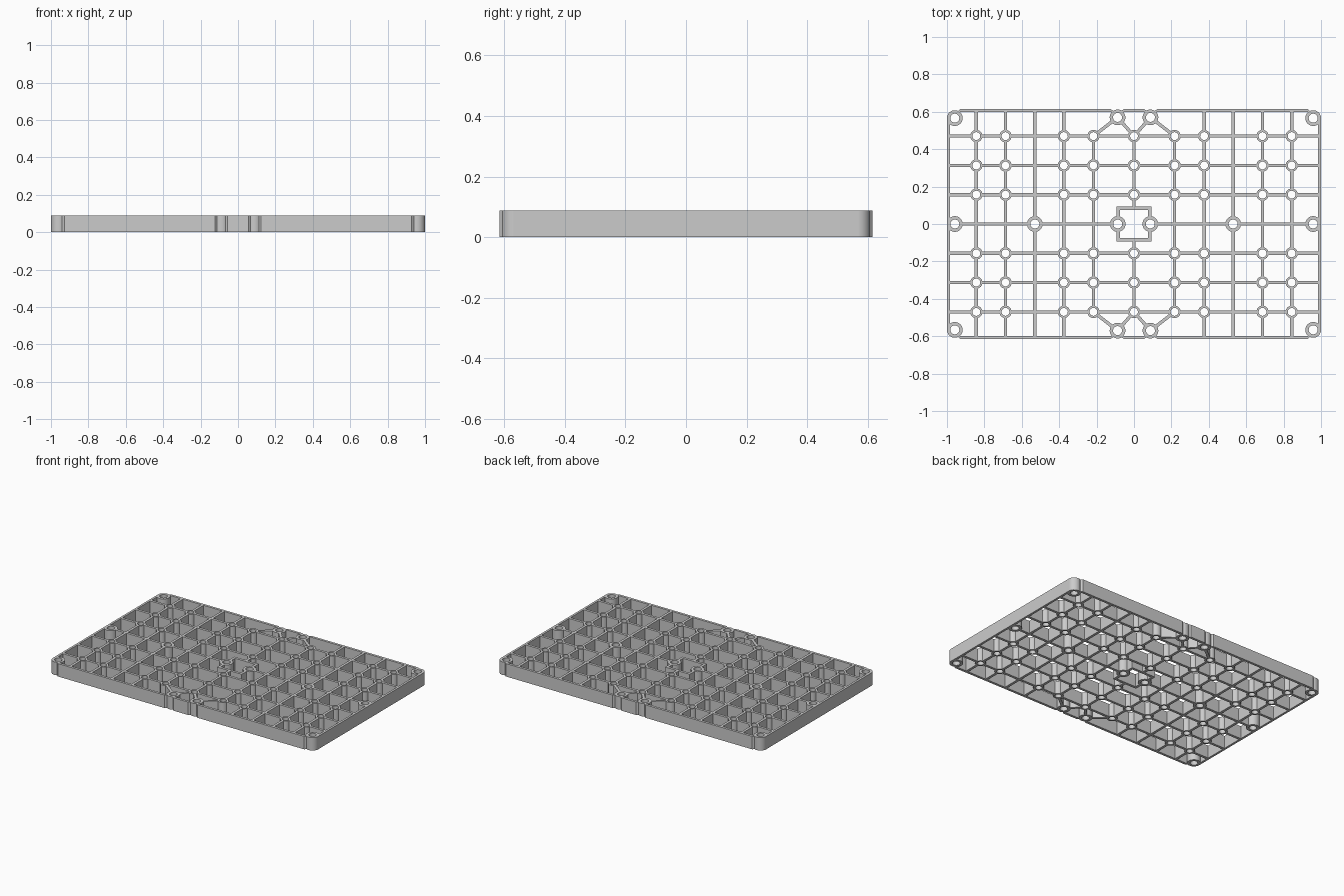
import bpy, bmesh
from math import cos, sin, pi
from mathutils import Vector
from mathutils.geometry import delaunay_2d_cdt

if "Cube" in bpy.data.objects:
    bpy.data.objects.remove(bpy.data.objects["Cube"])

HEIGHT = 0.088
RIB = 0.0175
XS = [0.217, 0.375, 0.53, 0.687, 0.843]
YS = [0.157, 0.313, 0.47]

solids, holes = [], []


def ccw(poly):
    poly = [Vector(p) for p in poly]
    area = sum(poly[i - 1].cross(poly[i]) for i in range(len(poly)))
    return poly if area > 0 else poly[::-1]


def rib(a, b, w=RIB):
    a, b = Vector(a), Vector(b)
    d = (b - a).normalized() * (w / 2)
    n = Vector((-d.y, d.x))
    solids.append(ccw([a + n, a - n, b - n, b + n]))


def circle(x, y, r, n):
    return [Vector((x + r * cos(2 * pi * i / n), y + r * sin(2 * pi * i / n))) for i in range(n)]


def boss(x, y, r_out, r_in, n=24):
    solids.append(circle(x, y, r_out, n))
    holes.append(circle(x, y, r_in, n))


# straight ribs
for s in (-1, 1):
    for y in YS:
        rib((-0.992, s * y), (0.992, s * y))
    rib((s * 0.09, 0), (s * 0.992, 0))
    for x in XS:
        end = 0.47 if x == XS[0] else 0.605
        rib((s * x, -end), (s * x, end))
    rib((0, s * 0.085), (0, s * 0.47))

# central square
for s in (-1, 1):
    rib((-0.0925, s * 0.084), (0.0925, s * 0.084))
    rib((s * 0.084, -0.0925), (s * 0.084, 0.0925))

# diagonal braces around the mid-edge bosses
for sx in (-1, 1):
    for sy in (-1, 1):
        rib((0, sy * 0.47), (sx * 0.088, sy * 0.57))
        rib((sx * 0.217, sy * 0.47), (sx * 0.088, sy * 0.57))

# outer walls with stepped ends beside the bosses
for s in (-1, 1):
    rib((s * 0.9925, -0.57), (s * 0.9925, 0.57), 0.015)
    for x0, x1 in ((-0.94, -0.112), (-0.067, 0.067), (0.112, 0.94)):
        profile = [(x0, 0.598), (x1, 0.598), (x1, 0.605), (x1 - 0.012, 0.615),
                   (x0 + 0.012, 0.615), (x0, 0.605)]
        solids.append(ccw([(x, s * y) for x, y in profile]))

# small bosses at the crossings
for sy in (-1, 1):
    for y in YS:
        boss(0, sy * y, 0.033, 0.021)
        for sx in (-1, 1):
            for x in XS:
                if x != 0.53:
                    boss(sx * x, sy * y, 0.033, 0.021)

# large screw bosses
for sx in (-1, 1):
    for x, y in ((0.958, 0), (0.53, 0), (0.087, 0),
                 (0.958, 0.566), (0.958, -0.566), (0.088, 0.57), (0.088, -0.57)):
        boss(sx * x, y, 0.042, 0.024, 32)

# merge all outlines into one planar section
verts, faces = [], []
for poly in solids + holes:
    faces.append(list(range(len(verts), len(verts) + len(poly))))
    verts.extend(poly)
out_v, _, out_f, _, _, origin = delaunay_2d_cdt(verts, [], faces, 0, 1e-5)

# extrude the section into the plate
bm = bmesh.new()
bv = [bm.verts.new((v.x, v.y, 0)) for v in out_v]
for f, ids in zip(out_f, origin):
    if ids and max(ids) < len(solids):
        bm.faces.new([bv[i] for i in f])
bmesh.ops.delete(bm, geom=[v for v in bm.verts if not v.link_faces], context='VERTS')
res = bmesh.ops.extrude_face_region(bm, geom=bm.faces[:], use_keep_orig=True)
top = [g for g in res['geom'] if isinstance(g, bmesh.types.BMVert)]
bmesh.ops.translate(bm, verts=top, vec=(0, 0, HEIGHT))
bmesh.ops.recalc_face_normals(bm, faces=bm.faces[:])

mesh = bpy.data.meshes.new("lattice_plate")
bm.to_mesh(mesh)
bm.free()
plate = bpy.data.objects.new("lattice_plate", mesh)
bpy.context.collection.objects.link(plate)
bpy.context.view_layer.objects.active = plate
plate.select_set(True)
bpy.ops.object.shade_smooth_by_angle()
